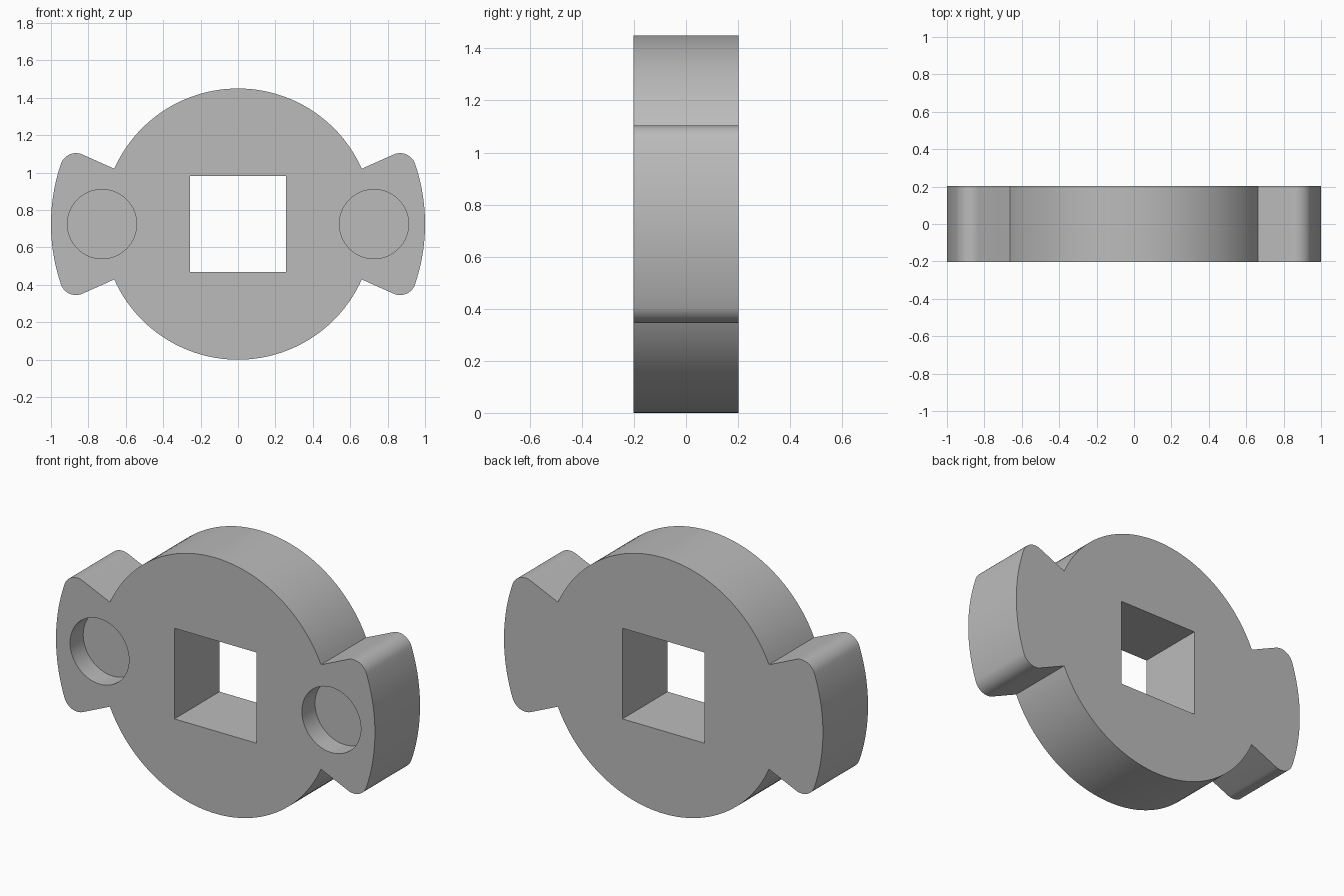
import bpy, bmesh
from math import radians, pi, sin, cos, sqrt, asin
from mathutils import Vector, Matrix

DISC_R, EAR_R, FILLET = 0.725, 1.0, 0.085
HALF_DEPTH = 0.202
EAR_ANGLE = radians(24.1)
SOCKET_X, SOCKET_R, SOCKET_DEPTH = 0.727, 0.185, 0.118

old = bpy.data.objects.get("Cube")
if old:
    bpy.data.objects.remove(old, do_unlink=True)

gray = bpy.data.materials.new("plain gray")
gray.use_nodes = True
color = (0.5, 0.5, 0.5, 1)
gray.diffuse_color = color
gray.node_tree.nodes["Principled BSDF"].inputs["Base Color"].default_value = color


def arc(radius, start, end, steps, center=(0, 0)):
    """Points along an arc in the x-z plane."""
    angles = [start + (end - start) * i / steps for i in range(steps + 1)]
    return [Vector((center[0] + radius * cos(a), center[1] + radius * sin(a)))
            for a in angles]


def prism(name, outline, y_front, y_back):
    """Extrude an x-z outline from y_front to y_back."""
    bm = bmesh.new()
    face = bm.faces.new([bm.verts.new((p.x, y_front, p.y + DISC_R)) for p in outline])
    ext = bmesh.ops.extrude_face_region(bm, geom=[face])
    verts = [v for v in ext["geom"] if isinstance(v, bmesh.types.BMVert)]
    bmesh.ops.translate(bm, verts=verts, vec=(0, y_back - y_front, 0))
    bmesh.ops.recalc_face_normals(bm, faces=bm.faces)
    mesh = bpy.data.meshes.new(name)
    bm.to_mesh(mesh)
    bm.free()
    mesh.materials.append(gray)
    obj = bpy.data.objects.new(name, mesh)
    bpy.context.collection.objects.link(obj)
    return obj


# One quarter of the outline: ear rim, rounded ear corner, then disc rim
along = sqrt((EAR_R - FILLET) ** 2 - FILLET ** 2)
corner_angle = EAR_ANGLE - asin(FILLET / (EAR_R - FILLET))
corner = Matrix.Rotation(EAR_ANGLE, 2) @ Vector((along, -FILLET))
quarter = arc(EAR_R, 0, corner_angle, 12)
quarter += arc(FILLET, corner_angle, EAR_ANGLE + pi / 2, 12, corner)[1:]
quarter += arc(DISC_R, EAR_ANGLE, pi / 2, 32)

# Mirror the quarter to the full outline
half = quarter + [Vector((-p.x, p.y)) for p in reversed(quarter[:-1])]
outline = half + [Vector((p.x, -p.y)) for p in reversed(half[1:-1])]
body = prism("eared_disc", outline, -HALF_DEPTH, HALF_DEPTH)

# Square through hole and two blind round sockets in the front
square = arc(0.257 * sqrt(2), pi / 4, pi / 4 + 2 * pi, 4)[:-1]
cutters = [prism("square_hole_cutter", square, -0.5, 0.5)]
for side, x in (("left", SOCKET_X), ("right", -SOCKET_X)):
    ring = arc(SOCKET_R, 0, 2 * pi, 64, (x, 0))[:-1]
    cutters.append(prism(side + "_socket_cutter", ring, -0.5, SOCKET_DEPTH - HALF_DEPTH))

bpy.ops.object.select_all(action="DESELECT")
bpy.context.view_layer.objects.active = body
body.select_set(True)
for cutter in cutters:
    cutter.hide_render = True
    mod = body.modifiers.new(cutter.name, "BOOLEAN")
    mod.operation, mod.solver, mod.object = "DIFFERENCE", "EXACT", cutter
    bpy.ops.object.modifier_apply(modifier=mod.name)
    bpy.data.objects.remove(cutter, do_unlink=True)

bpy.ops.object.shade_smooth_by_angle(angle=radians(30))
